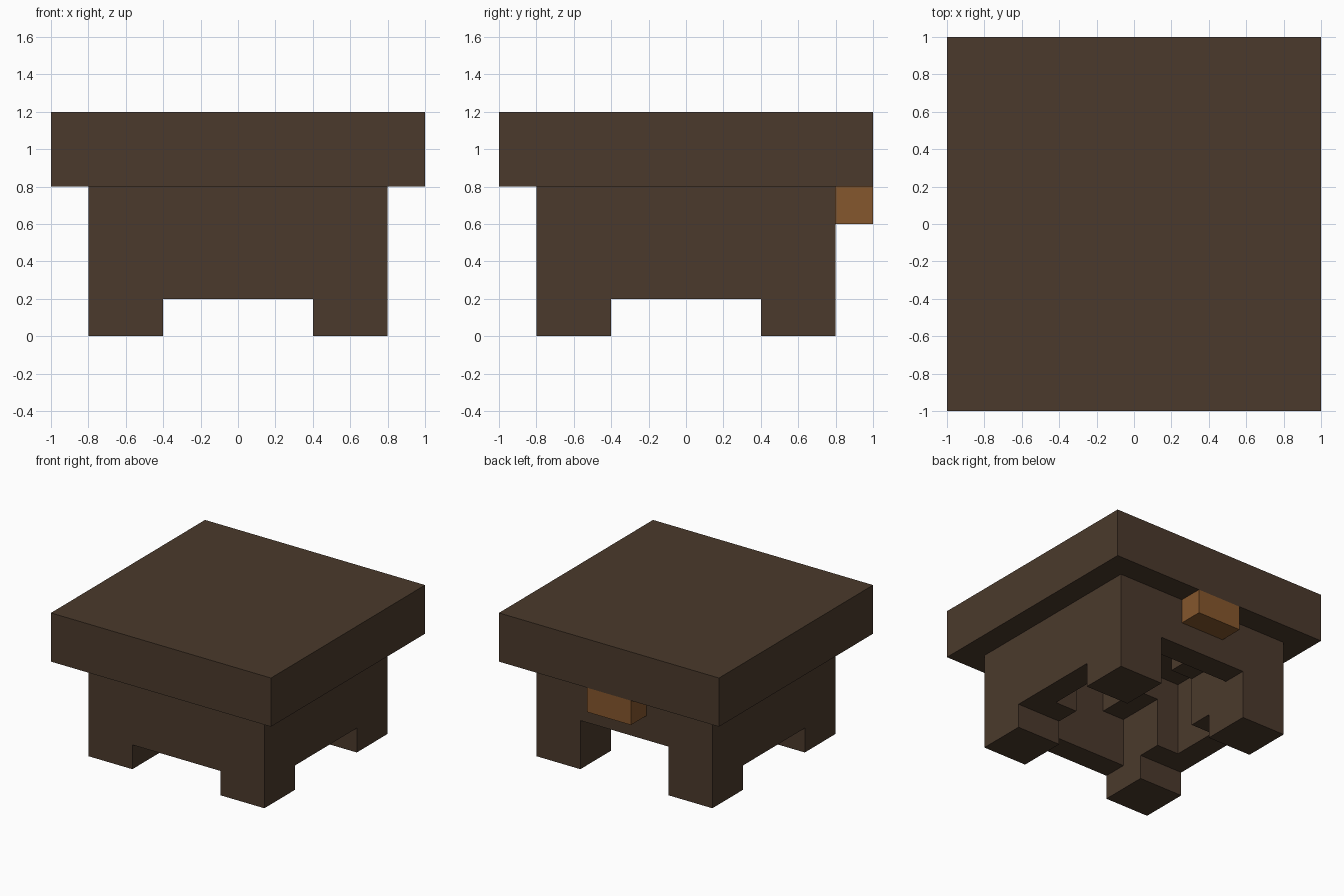
import bpy
import bmesh
from mathutils import Vector

if "Cube" in bpy.data.objects:
    bpy.data.objects.remove(bpy.data.objects["Cube"], do_unlink=True)


def material(name, rgb):
    m = bpy.data.materials.new(name)
    m.use_nodes = True
    m.diffuse_color = (*rgb, 1)
    m.node_tree.nodes["Principled BSDF"].inputs["Base Color"].default_value = (*rgb, 1)
    return m


dark_wood = material("dark_wood", (0.070, 0.042, 0.025))
orange_wood = material("orange_wood", (0.235, 0.095, 0.026))


def box(name, low, high, mat):
    """Axis-aligned box between two opposite corners."""
    low, high = Vector(low), Vector(high)
    bm = bmesh.new()
    bmesh.ops.create_cube(bm, size=1)
    bmesh.ops.scale(bm, vec=high - low, verts=bm.verts)
    bmesh.ops.translate(bm, vec=(low + high) / 2, verts=bm.verts)
    mesh = bpy.data.meshes.new(name)
    bm.to_mesh(mesh)
    bm.free()
    mesh.materials.append(mat)
    obj = bpy.data.objects.new(name, mesh)
    bpy.context.collection.objects.link(obj)
    return obj


def carve(obj, low, high):
    """Cut a box-shaped hollow out of an object."""
    cutter = box("cutter", low, high, dark_wood)
    cutter.hide_render = True
    mod = obj.modifiers.new("carve", 'BOOLEAN')
    mod.operation = 'DIFFERENCE'
    mod.solver = 'EXACT'
    mod.object = cutter
    bpy.context.view_layer.objects.active = obj
    bpy.ops.object.modifier_apply(modifier=mod.name)
    bpy.data.objects.remove(cutter, do_unlink=True)


# Overhanging top slab
box("top_slab", (-1, -1, 0.8), (1, 1, 1.2), dark_wood)

# Hollow base, standing on four corner legs
base = box("base", (-0.8, -0.8, 0), (0.8, 0.8, 0.8), dark_wood)

# Main hollow, then a taller cross-shaped recess reaching the slab
carve(base, (-0.4, -0.6, -0.1), (0.4, 0.6, 0.6))
carve(base, (-0.6, -0.2, -0.1), (0.6, 0.2, 0.9))
carve(base, (-0.2, -0.6, -0.1), (0.2, 0.6, 0.9))

# Openings between the legs: sides, front, and a taller one at the back
carve(base, (-0.9, -0.4, -0.1), (0.9, 0.4, 0.2))
carve(base, (-0.4, -0.9, -0.1), (0.4, 0, 0.2))
carve(base, (-0.4, 0, -0.1), (0.4, 0.9, 0.4))

# Block above the back opening
box("back_block", (-0.2, 0.8, 0.6), (0.2, 1, 0.8), orange_wood)
